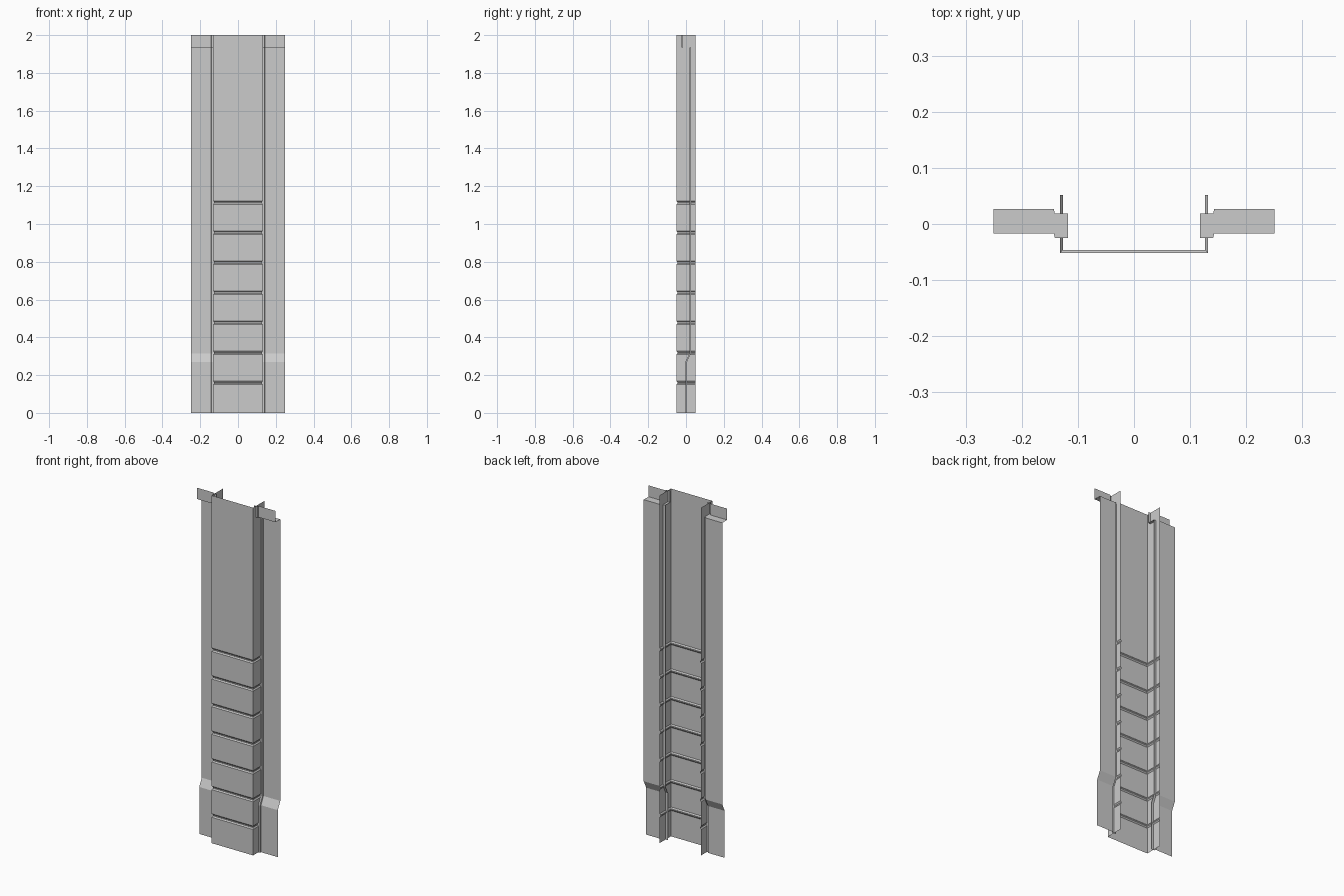
import bpy

if "Cube" in bpy.data.objects:
    bpy.data.objects.remove(bpy.data.objects["Cube"])


def sheet(name, rows):
    """Skin a thin sheet across rows of points with equal counts."""
    n = len(rows[0])
    verts = [p for row in rows for p in row]
    faces = [(r * n + i, r * n + i + 1, (r + 1) * n + i + 1, (r + 1) * n + i)
             for r in range(len(rows) - 1) for i in range(n - 1)]
    mesh = bpy.data.meshes.new(name)
    mesh.from_pydata(verts, [], faces)
    mesh.update()
    obj = bpy.data.objects.new(name, mesh)
    bpy.context.collection.objects.link(obj)
    return obj


# Front channel: U section with pressed grooves around web and legs
HALF, DEPTH, INSET = 0.132, 0.0515, 0.0055
levels = [(0, 0)]
for k in range(1, 8):
    z = 0.159 * k
    levels += [(z - 0.010, 0), (z - 0.003, INSET), (z + 0.003, INSET), (z + 0.010, 0)]
levels.append((2, 0))


def u_row(z, d):
    x, y = HALF - d, -DEPTH + d
    return [(-x, DEPTH, z), (-x, y, z), (x, y, z), (x, DEPTH, z)]


sheet("channel", [u_row(z, d) for z, d in levels])

# Side flanges: stepped section swept up a joggled path (y shift, z)
path = [(0, 0), (0, 0.27), (0.022, 0.315), (0.022, 1.935), (-0.022, 1.935), (-0.022, 2)]
section = [(0.118, -0.003), (0.141, -0.003), (0.143, 0.005), (0.25, 0.005)]
for side, label in ((1, "right"), (-1, "left")):
    sheet(label + "_flange",
          [[(side * x, y + dy, z) for x, y in section[::side]] for dy, z in path])
